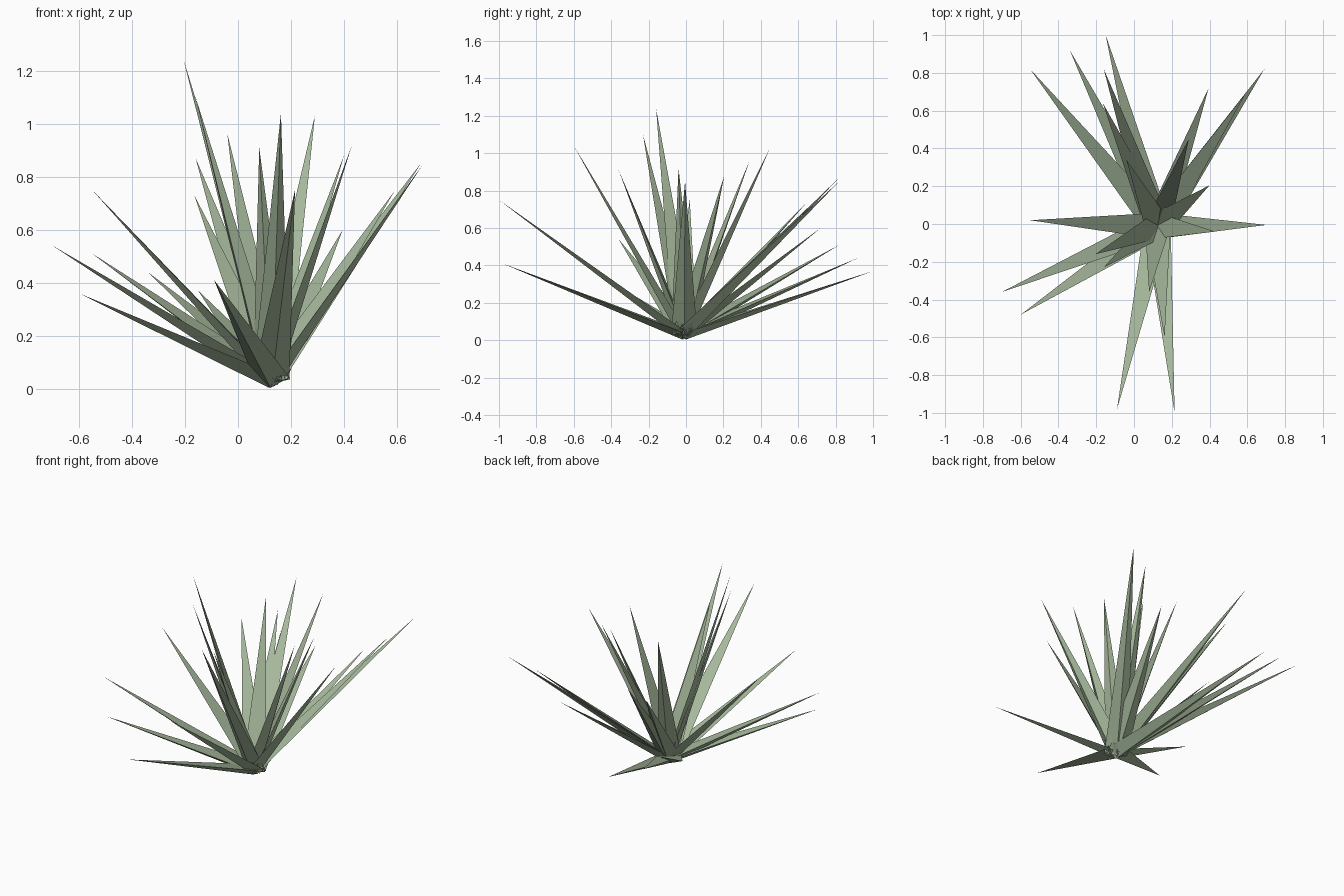
import bpy
import bmesh
from mathutils import Vector

if "Cube" in bpy.data.objects:
    bpy.data.objects.remove(bpy.data.objects["Cube"])

# One muted green for the whole plant
green = bpy.data.materials.new("muted leaf green")
green.diffuse_color = (0.38, 0.48, 0.33, 1)
green.use_nodes = True
green.node_tree.nodes["Principled BSDF"].inputs["Base Color"].default_value = green.diffuse_color

ROOT = Vector((0.125, -0.01, 0.03))
HALF_WIDTH, RISE, KEEL = 0.07, 0.014, 0.028

# Leaf tips, listed around the clump
TIPS = [
    (-0.15, 1.00, 0.37), (-0.34, 0.92, 0.44), (-0.55, 0.82, 0.51),
    (-0.16, 0.82, 0.87), (-0.165, 0.64, 0.73), (-0.04, 0.34, 0.96),
    (0.69, 0.82, 0.85), (0.59, 0.69, 0.745), (0.395, 0.72, 0.60),
    (0.29, 0.45, 1.03), (0.40, 0.205, 0.88), (0.70, -0.005, 0.85),
    (0.43, -0.04, 0.92), (-0.55, 0.02, 0.75), (-0.70, -0.36, 0.54),
    (-0.60, -0.48, 0.36), (-0.205, -0.16, 1.24), (-0.16, -0.23, 1.10),
    (-0.09, -0.98, 0.41), (0.215, -1.00, 0.75), (0.162, -0.60, 1.04),
    (0.08, -0.36, 0.91),
]


def leaf(i, tip):
    """Three-sided spike: flat upper face, keel along the underside."""
    tip = Vector(tip)
    d = (tip - ROOT).normalized()
    side = d.cross(Vector((0, 0, 1))).normalized()
    up = side.cross(d)
    pts = [ROOT + up * RISE + side * HALF_WIDTH,
           ROOT + up * RISE - side * HALF_WIDTH,
           ROOT - up * KEEL, tip]
    bm = bmesh.new()
    v = [bm.verts.new(p) for p in pts]
    for f in ((0, 1, 3), (1, 2, 3), (2, 0, 3), (0, 2, 1)):
        bm.faces.new([v[k] for k in f])
    bmesh.ops.recalc_face_normals(bm, faces=bm.faces)
    me = bpy.data.meshes.new(f"leaf_{i}")
    bm.to_mesh(me)
    bm.free()
    me.materials.append(green)
    ob = bpy.data.objects.new(f"leaf_{i}", me)
    bpy.context.collection.objects.link(ob)


for i, t in enumerate(TIPS, 1):
    leaf(i, t)
